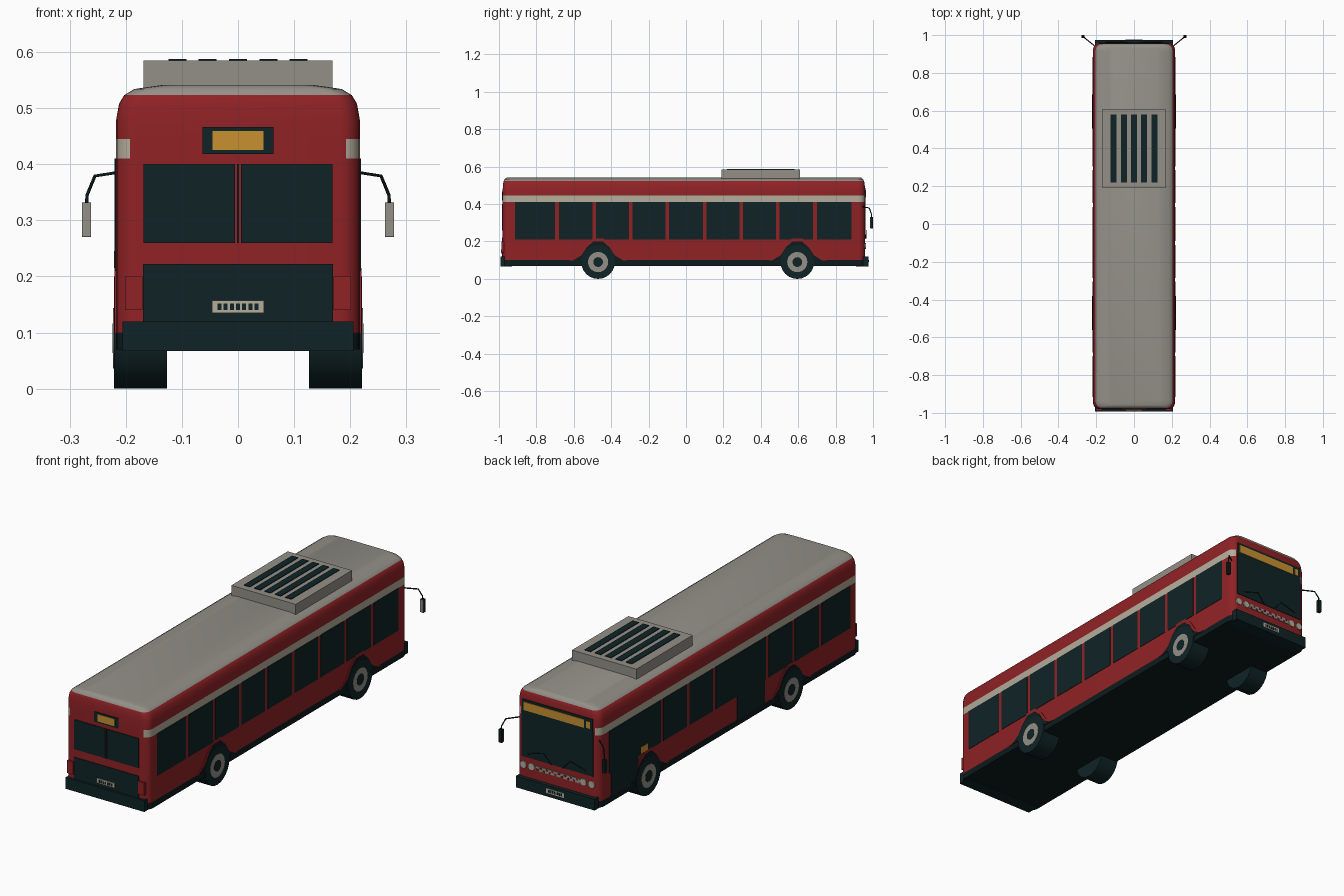
import bpy, bmesh, math
from mathutils import Matrix

cube = bpy.data.objects.get("Cube")
if cube:
    bpy.data.objects.remove(cube, do_unlink=True)


def material(name, rgb):
    m = bpy.data.materials.new(name)
    m.use_nodes = True
    m.diffuse_color = (*rgb, 1)
    m.node_tree.nodes["Principled BSDF"].inputs["Base Color"].default_value = (*rgb, 1)
    return m


RED = material("red paint", (0.28, 0.016, 0.019))
GREY = material("roof grey", (0.29, 0.28, 0.245))
CREAM = material("cream", (0.46, 0.42, 0.33))
DARK = material("dark glass", (0.005, 0.017, 0.019))
BLACK = material("black rubber", (0.004, 0.011, 0.012))
ORANGE = material("sign orange", (0.57, 0.28, 0.03))

W, REAR, FRONT = 0.217, -0.98, 0.957


def finish(name, bm, *mats):
    bmesh.ops.recalc_face_normals(bm, faces=bm.faces)
    mesh = bpy.data.meshes.new(name)
    bm.to_mesh(mesh)
    bm.free()
    for m in mats:
        mesh.materials.append(m)
    ob = bpy.data.objects.new(name, mesh)
    bpy.context.collection.objects.link(ob)
    return ob


def smooth(ob):
    bpy.ops.object.select_all(action='DESELECT')
    ob.select_set(True)
    bpy.context.view_layer.objects.active = ob
    bpy.ops.object.shade_smooth_by_angle(angle=math.radians(35))


def box(name, xs, ys, zs, mat):
    bm = bmesh.new()
    bmesh.ops.create_cube(bm, size=1)
    for v in bm.verts:
        v.co = [(r[0] + r[1]) / 2 + c * (r[1] - r[0]) for r, c in zip((xs, ys, zs), v.co)]
    return finish(name, bm, mat)


def cylinder(name, radius, depth, at, axis, mat, sides=24):
    bm = bmesh.new()
    bmesh.ops.create_cone(bm, cap_ends=True, segments=sides, radius1=radius,
                          radius2=radius, depth=depth)
    turn = Matrix.Rotation(math.pi / 2, 4, axis)
    bmesh.ops.transform(bm, matrix=Matrix.Translation(at) @ turn, verts=bm.verts)
    ob = finish(name, bm, mat)
    smooth(ob)
    return ob


def side_plate(name, side, ys, zs, mat, lift=0.002):
    return box(name, sorted((side * (W - 0.004), side * (W + lift))), ys, zs, mat)


def end_plate(name, end, xs, zs, mat, lift=0.003):
    y, s = (FRONT, 1) if end == "front" else (REAR, -1)
    return box(f"{end}_{name}", xs, sorted((y - s * 0.004, y + s * lift)), zs, mat)


def tube(name, points, radius, mat):
    curve = bpy.data.curves.new(name, 'CURVE')
    curve.dimensions = '3D'
    curve.bevel_depth = radius
    curve.bevel_resolution = 1
    curve.use_fill_caps = True
    line = curve.splines.new('POLY')
    line.points.add(len(points) - 1)
    for p, co in zip(line.points, points):
        p.co = (*co, 1)
    curve.materials.append(mat)
    bpy.context.collection.objects.link(bpy.data.objects.new(name, curve))


# Body shell: rounded plan outlines stacked up to the crowned roof
def outline(bm, z, dx, dy, radius=0.035, steps=5):
    ring = []
    for q, (sx, sy) in enumerate(((1, 1), (-1, 1), (-1, -1), (1, -1))):
        cx = sx * (W - dx - radius)
        cy = (FRONT - dy if sy > 0 else REAR + dy) - sy * radius
        for i in range(steps + 1):
            a = math.pi / 2 * (q + i / steps)
            ring.append(bm.verts.new((cx + radius * math.cos(a), cy + radius * math.sin(a), z)))
    return ring


bm = bmesh.new()
levels = [(0.07, 0, 0), (0.1, 0, 0), (0.41, 0, 0), (0.445, 0, 0), (0.48, 0, 0),
          (0.508, 0.005, 0.002), (0.523, 0.014, 0.005), (0.534, 0.032, 0.01), (0.541, 0.08, 0.02)]
rings = [outline(bm, *level) for level in levels]
for low, high in zip(rings, rings[1:]):
    for i in range(len(low)):
        j = (i + 1) % len(low)
        bm.faces.new((low[i], low[j], high[j], high[i]))
bm.faces.new(rings[0])
bm.faces.new(rings[-1])
bmesh.ops.recalc_face_normals(bm, faces=bm.faces)
for f in bm.faces:
    z = f.calc_center_median().z
    if z < 0.1:
        f.material_index = 3
    elif z > 0.524:
        f.material_index = 1
    elif 0.41 < z < 0.445 and abs(f.normal.x) > 0.2:
        f.material_index = 2
smooth(finish("body_shell", bm, RED, GREY, CREAM, BLACK))

# Side windows between pillars, with doors on one side
pillars = [-0.69, -0.49, -0.295, -0.1, 0.1, 0.295, 0.49, 0.69]
starts = [-0.915] + [p + 0.01 for p in pillars]
ends = [p - 0.01 for p in pillars] + [0.885]
for side, label in ((1, "left"), (-1, "right")):
    for n, span in enumerate(zip(starts, ends)):
        side_plate(f"{label}_window_{n + 1}", side, span, (0.21, 0.41), DARK)
for label, span in (("front_door", (0.67, 0.87)), ("middle_door", (-0.275, -0.07))):
    side_plate(label, -1, span, (0.1, 0.41), DARK, 0.003)
side_plate("side_sign", -1, (0.6, 0.65), (0.215, 0.245), ORANGE, 0.004)


# Wheel arches and wheels
def arch(name, side, y, scale, lift, mat):
    half = [(0.135, 0.098), (0.09, 0.125), (0.06, 0.17), (0.025, 0.2)]
    shape = half + [(-a, b) for a, b in reversed(half)]
    bm = bmesh.new()
    verts = [bm.verts.new((side * (W - 0.004), y + a * scale, 0.098 + (b - 0.098) * scale))
             for a, b in shape]
    face = bm.faces.new(verts)
    out = bmesh.ops.extrude_face_region(bm, geom=[face])["geom"]
    for v in out:
        if isinstance(v, bmesh.types.BMVert):
            v.co.x = side * (W + lift)
    finish(name, bm, mat)


for side, label in ((1, "left"), (-1, "right")):
    for end, y in (("rear", -0.47), ("front", 0.595)):
        tag = f"{end}_{label}"
        arch(f"{tag}_arch_lip", side, y, 1.15, 0.0028, RED)
        arch(f"{tag}_wheel_arch", side, y, 1, 0.0036, BLACK)
        for part, r, d, x, mat in (("tyre", 0.09, 0.095, 0.1738, DARK),
                                   ("wheel_rim", 0.054, 0.01, 0.2175, GREY),
                                   ("hub", 0.026, 0.01, 0.2185, DARK)):
            cylinder(f"{tag}_{part}", r, d, (side * x, y, 0.09), 'Y', mat)

# Roof unit with vent slats
box("roof_unit", (-0.168, 0.168), (0.19, 0.61), (0.535, 0.585), GREY)
for n in range(5):
    x = (n - 2) * 0.054
    box(f"roof_vent_{n + 1}", (x - 0.016, x + 0.016), (0.22, 0.58), (0.583, 0.588), DARK)

# Bumpers
box("rear_bumper", (-0.206, 0.206), (-0.993, -0.93), (0.067, 0.12), DARK)
box("front_bumper", (-0.206, 0.206), (0.91, 0.975), (0.067, 0.12), DARK)

# Rear end
for s, label in ((1, "left"), (-1, "right")):
    end_plate(f"{label}_window", "rear", sorted((s * 0.005, s * 0.168)), (0.26, 0.4), DARK)
    box(f"{label}_tail_light", sorted((s * 0.17, s * 0.201)), (-0.987, -0.95), (0.14, 0.2), RED)
end_plate("window_post", "rear", (-0.002, 0.002), (0.26, 0.4), DARK)
end_plate("engine_panel", "rear", (-0.169, 0.169), (0.12, 0.222), DARK)
end_plate("sign_frame", "rear", (-0.063, 0.063), (0.418, 0.466), DARK)
end_plate("sign", "rear", (-0.045, 0.045), (0.425, 0.459), ORANGE, 0.005)

# Front end
end_plate("windscreen", "front", (-0.187, 0.187), (0.215, 0.425), DARK)
end_plate("sign_frame", "front", (-0.184, 0.184), (0.425, 0.485), DARK)
end_plate("sign", "front", (-0.14, 0.175), (0.435, 0.474), ORANGE, 0.005)
end_plate("sign_number", "front", (-0.172, -0.152), (0.438, 0.47), ORANGE, 0.005)
end_plate("grille", "front", (-0.115, 0.115), (0.165, 0.187), GREY)
for n in range(14):
    x = (n - 6.5) * 0.016
    z = 0.171 if n % 2 else 0.181
    end_plate(f"grille_slot_{n + 1}", "front", (x - 0.005, x + 0.005), (z - 0.004, z + 0.004), RED, 0.005)
for s, label in ((1, "left"), (-1, "right")):
    for n, x in enumerate((0.135, 0.178)):
        cylinder(f"{label}_headlight_{n + 1}", 0.017, 0.03, (s * x, FRONT - 0.01, 0.176), 'X', CREAM, 16)
    tube(f"{label}_wiper", [(s * 0.03, 0.962, 0.215), (s * 0.07, 0.964, 0.26),
                            (s * 0.15, 0.964, 0.235)], 0.002, BLACK)

# Number plates: cream panels with plain dark blocks
for end, y, z in (("rear", -0.985, 0.146), ("front", 0.974, 0.095)):
    out = -1 if end == "rear" else 1
    base = y if end == "front" else -0.981
    tip = y + out * 0.003
    box(f"{end}_number_plate", (-0.046, 0.046), sorted((base, tip)), (z - 0.011, z + 0.011), CREAM)
    for n in range(7):
        x = (n - 3) * 0.011
        box(f"{end}_plate_block_{n + 1}", (x - 0.0035, x + 0.0035),
            sorted((base, tip + out * 0.001)), (z - 0.006, z + 0.006), DARK)

# Mirrors on bent arms
for s, label in ((1, "left"), (-1, "right")):
    tube(f"{label}_mirror_arm", [(s * 0.205, 0.94, 0.387), (s * 0.255, 0.98, 0.379),
                                 (s * 0.269, 0.992, 0.345), (s * 0.27, 0.993, 0.325)], 0.003, BLACK)
    xs = sorted((s * 0.262, s * 0.278))
    box(f"{label}_mirror_housing", xs, (0.986, 1.0), (0.27, 0.332), BLACK)
    box(f"{label}_mirror_glass", xs, (0.984, 0.987), (0.271, 0.331), GREY)
